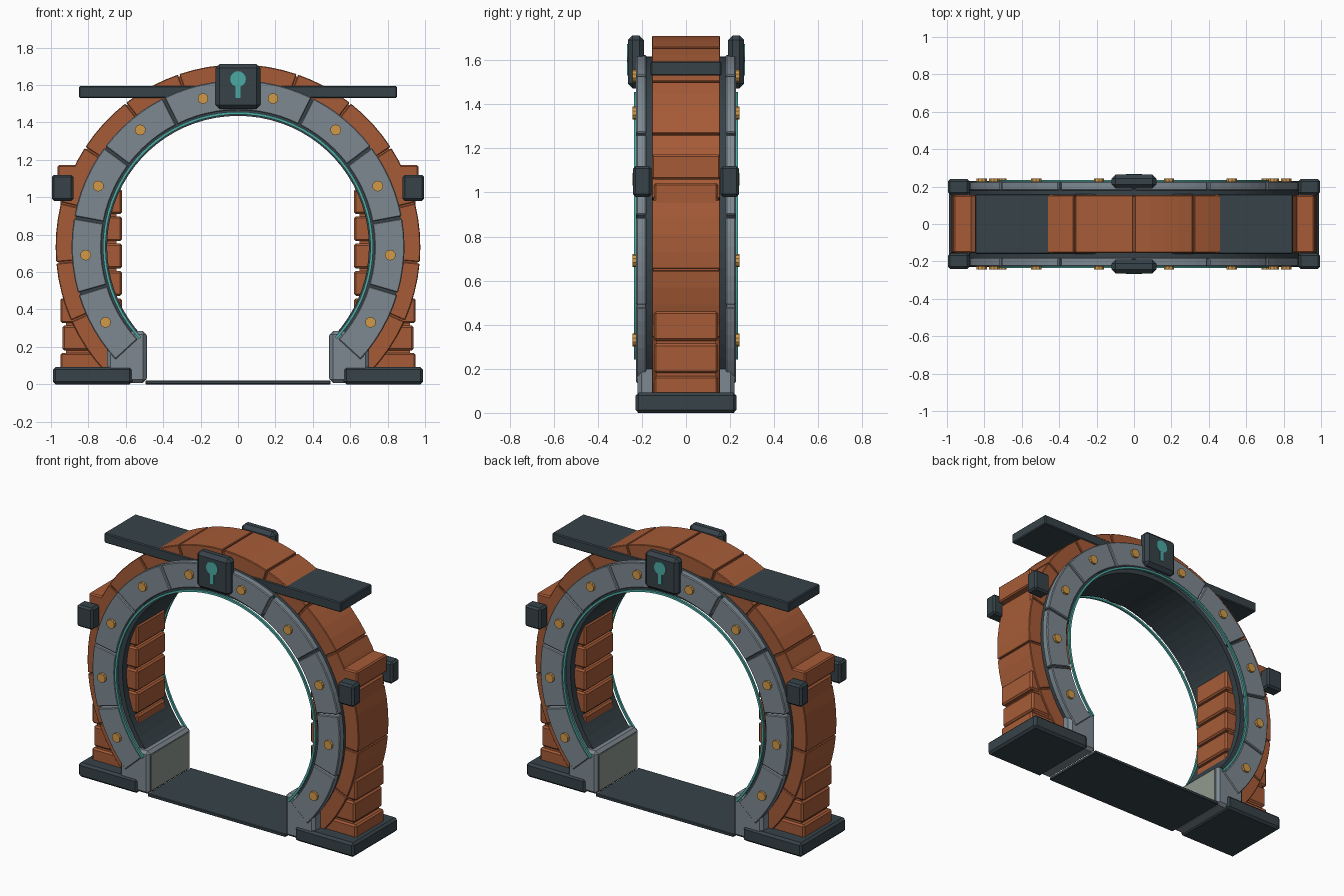
import bpy, bmesh
from math import sin, cos, radians, pi
from mathutils import Matrix, Vector

cube = bpy.data.objects.get("Cube")
if cube:
    bpy.data.objects.remove(cube, do_unlink=True)

CENTRE = 0.735   # height of the arch centre
SPAN = 133       # half sweep of the arch in degrees, measured from the top


def material(name, r, g, b):
    m = bpy.data.materials.new(name)
    m.use_nodes = True
    m.diffuse_color = (r, g, b, 1)
    m.node_tree.nodes["Principled BSDF"].inputs["Base Color"].default_value = (r, g, b, 1)
    return m


BRICK = material("terracotta_brick", 0.38, 0.105, 0.038)
STONE = material("grey_stone", 0.205, 0.25, 0.285)
DARK = material("dark_slate", 0.037, 0.055, 0.066)
TEAL = material("teal_glow", 0.07, 0.40, 0.37)
GOLD = material("brass", 0.64, 0.32, 0.065)
PALE = material("pale_stone", 0.28, 0.32, 0.28)


def finish(name, bm, mat, bevel=0):
    bmesh.ops.recalc_face_normals(bm, faces=bm.faces)
    mesh = bpy.data.meshes.new(name)
    bm.to_mesh(mesh)
    bm.free()
    mesh.materials.append(mat)
    ob = bpy.data.objects.new(name, mesh)
    bpy.context.collection.objects.link(ob)
    if bevel:
        mod = ob.modifiers.new("Bevel", "BEVEL")
        mod.width = bevel
        mod.segments = 1
    return ob


def box(name, x, y, z, mat, bevel=0.0):
    """Box from (min, max) pairs."""
    bm = bmesh.new()
    bmesh.ops.create_cube(bm, size=1)
    for v in bm.verts:
        v.co = Vector([(p[0] + p[1]) / 2 + c * (p[1] - p[0])
                       for p, c in zip((x, y, z), v.co)])
    return finish(name, bm, mat, bevel)


def arc(name, r, y, start, end, steps, mat, bevel=0.0):
    """Rectangular section swept around the arch centre."""
    bm = bmesh.new()
    rings = []
    for i in range(steps + 1):
        a = radians(start + (end - start) * i / steps)
        rings.append([bm.verts.new((q * sin(a), d, CENTRE + q * cos(a)))
                      for q, d in ((r[0], y[0]), (r[1], y[0]), (r[1], y[1]), (r[0], y[1]))])
    for p, q in zip(rings, rings[1:]):
        for k in range(4):
            n = (k + 1) % 4
            bm.faces.new((p[k], p[n], q[n], q[k]))
    bm.faces.new(rings[0])
    bm.faces.new(rings[-1])
    return finish(name, bm, mat, bevel)


def disc(name, x, y, z, radius, depth, sides, mat):
    """Short cylinder facing along y."""
    bm = bmesh.new()
    bmesh.ops.create_cone(bm, cap_ends=True, segments=sides, radius1=radius,
                          radius2=radius, depth=depth,
                          matrix=Matrix.Translation((x, y, z)) @ Matrix.Rotation(pi / 2, 4, "X"))
    return finish(name, bm, mat)


def span(s, a, b):
    """Interval mirrored by sign s."""
    return tuple(sorted((s * a, s * b)))


# Dark lining and the brick core behind the joints
arc("arch_lining", (0.70, 0.882), (-0.186, 0.186), -SPAN, SPAN, 56, DARK)
arc("brick_core", (0.87, 0.963), (-0.148, 0.148), -SPAN, SPAN, 56, BRICK)

# Outer brick voussoirs
count = 14
pitch = 2 * SPAN / count
for i in range(count):
    a = -SPAN + i * pitch
    arc("arch_brick", (0.86, 0.975), (-0.155, 0.155), a + 0.25, a + pitch - 0.25, 4, BRICK, 0.004)

# Stone facing rings, rivets and glowing trim on both faces
count = 10
pitch = 2 * SPAN / count
for s in (-1, 1):
    for i in range(count):
        a = -SPAN + i * pitch
        arc("facing_stone", (0.73, 0.89), span(s, 0.18, 0.226), a + 0.4, a + pitch - 0.4, 6, STONE, 0.005)
        m = radians(a + pitch / 2)
        disc("rivet", 0.815 * sin(m), s * 0.23, CENTRE + 0.815 * cos(m), 0.029, 0.024, 10, GOLD)
    arc("glow_trim", (0.708, 0.722), span(s, 0.222, 0.236), -SPAN, SPAN, 64, TEAL)

    # Keystone plate with a keyhole inlay
    box("keystone", (-0.12, 0.12), span(s, 0.19, 0.264), (1.472, 1.713), DARK, 0.022)
    disc("keyhole_round", 0, s * 0.264, 1.632, 0.042, 0.009, 16, TEAL)
    box("keyhole_stem", (-0.013, 0.013), span(s, 0.26, 0.268), (1.53, 1.61), TEAL)

# Long beam through the crown
box("crown_beam", (-0.85, 0.85), (-0.16, 0.16), (1.53, 1.595), DARK, 0.006)

# Threshold slab
box("threshold", (-0.495, 0.495), (-0.22, 0.22), (0, 0.02), DARK, 0.003)

for s in (-1, 1):
    # Brick pillars, alternating in length
    for i in range(7):
        z = 0.035 + i * 0.146
        out = 0.95 - 0.012 * (i % 2)
        box("pillar_brick", span(s, 0.62, out), (-0.145, 0.145), (z, z + 0.133), BRICK, 0.01)
    box("pillar_core", span(s, 0.65, 0.92), (-0.135, 0.135), (0.05, 1.1), BRICK)
    box("pillar_cap", span(s, 0.66, 0.965), (-0.155, 0.155), (1.06, 1.172), BRICK, 0.008)

    # Side brackets on both faces
    for t in (-1, 1):
        box("side_bracket", span(s, 0.88, 0.995), span(t, 0.157, 0.24), (0.98, 1.12), DARK, 0.012)

    # Stone foot with a pale inner panel, and the plinth
    box("arch_foot", span(s, 0.49, 0.70), (-0.22, 0.22), (0.008, 0.285), STONE, 0.018)
    box("foot_panel", span(s, 0.486, 0.494), (-0.195, 0.195), (0.03, 0.262), PALE)
    box("plinth", span(s, 0.565, 0.99), (-0.23, 0.23), (0, 0.092), DARK, 0.014)
